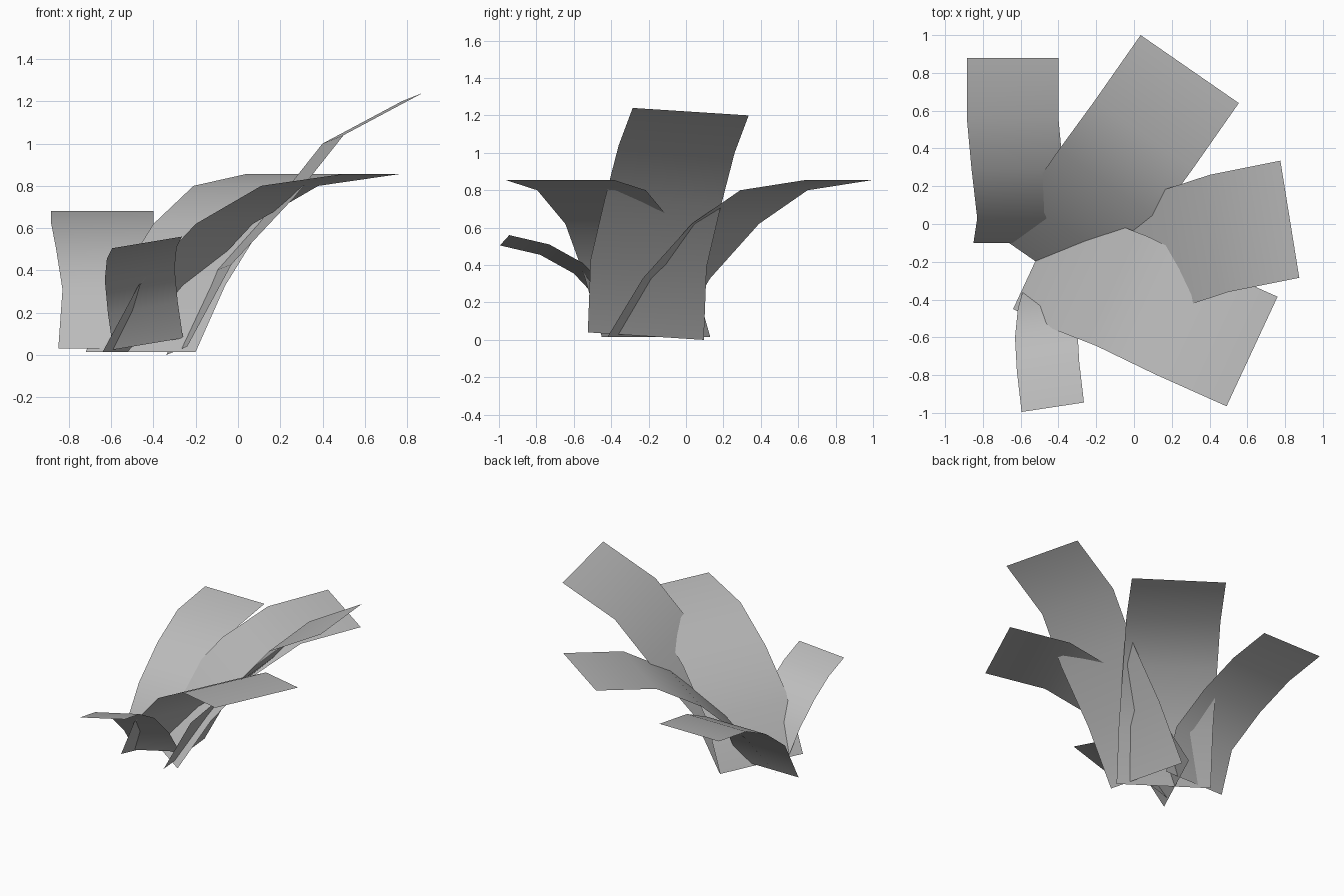
import bpy
import bmesh
from mathutils import Vector

# Remove the default object only
default_cube = bpy.data.objects.get("Cube")
if default_cube:
    bpy.data.objects.remove(default_cube, do_unlink=True)


def make_material(name, colour):
    material = bpy.data.materials.new(name)
    material.use_nodes = True
    material.diffuse_color = colour
    shader = next(node for node in material.node_tree.nodes
                  if node.type == "BSDF_PRINCIPLED")
    shader.inputs["Base Color"].default_value = colour
    shader.inputs["Roughness"].default_value = 0.8
    return material


leaf_material = make_material("leaf grey", (0.5, 0.5, 0.5, 1))


def make_leaf(name, across, left_edge):
    """Sweep a straight cross-section along the left edge, from root to tip."""
    across = Vector(across)
    bm = bmesh.new()
    rows = []
    for point in left_edge:
        left = Vector(point)
        rows.append((bm.verts.new(left), bm.verts.new(left + across)))

    # Bridge neighbouring rows, with the upper side facing outwards
    for lower, upper in zip(rows, rows[1:]):
        face = bm.faces.new((lower[0], lower[1], upper[1], upper[0]))
        face.smooth = True

    mesh = bpy.data.meshes.new(name)
    bm.to_mesh(mesh)
    bm.free()
    mesh.materials.append(leaf_material)
    leaf = bpy.data.objects.new(name, mesh)
    bpy.context.scene.collection.objects.link(leaf)
    return leaf


# Leaf arching straight backwards
make_leaf("back_leaf", (.485, 0, 0), [
    (-.85, -.1, .03), (-.83, .03, .31), (-.86, .29, .5),
    (-.885, .56, .63), (-.885, .88, .68)])

# Broad leaf arching backwards and to the left
make_leaf("back_left_leaf", (.52, -.36, 0), [
    (-.72, -.06, .015), (-.58, .13, .33), (-.4, .39, .62),
    (-.21, .65, .8), (.035, 1, .855)])

# Tall leaf reaching to the left
make_leaf("tall_left_leaf", (.1, -.62, .04), [
    (-.34, .095, 0), (-.13, .11, .39), (.17, .185, .71),
    (.4, .26, 1), (.775, .335, 1.2)])

# Broad leaf arching forwards and to the left
make_leaf("front_left_leaf", (-.27, -.58, 0), [
    (-.37, .13, .015), (-.2, .04, .33), (.07, -.065, .62),
    (.38, -.215, .8), (.76, -.385, .855)])

# Small leaf curling forwards
make_leaf("small_front_leaf", (-.33, -.05, -.055), [
    (-.26, -.31, .08), (-.285, -.4, .25), (-.3, -.55, .41),
    (-.29, -.73, .51), (-.265, -.945, .56)])
